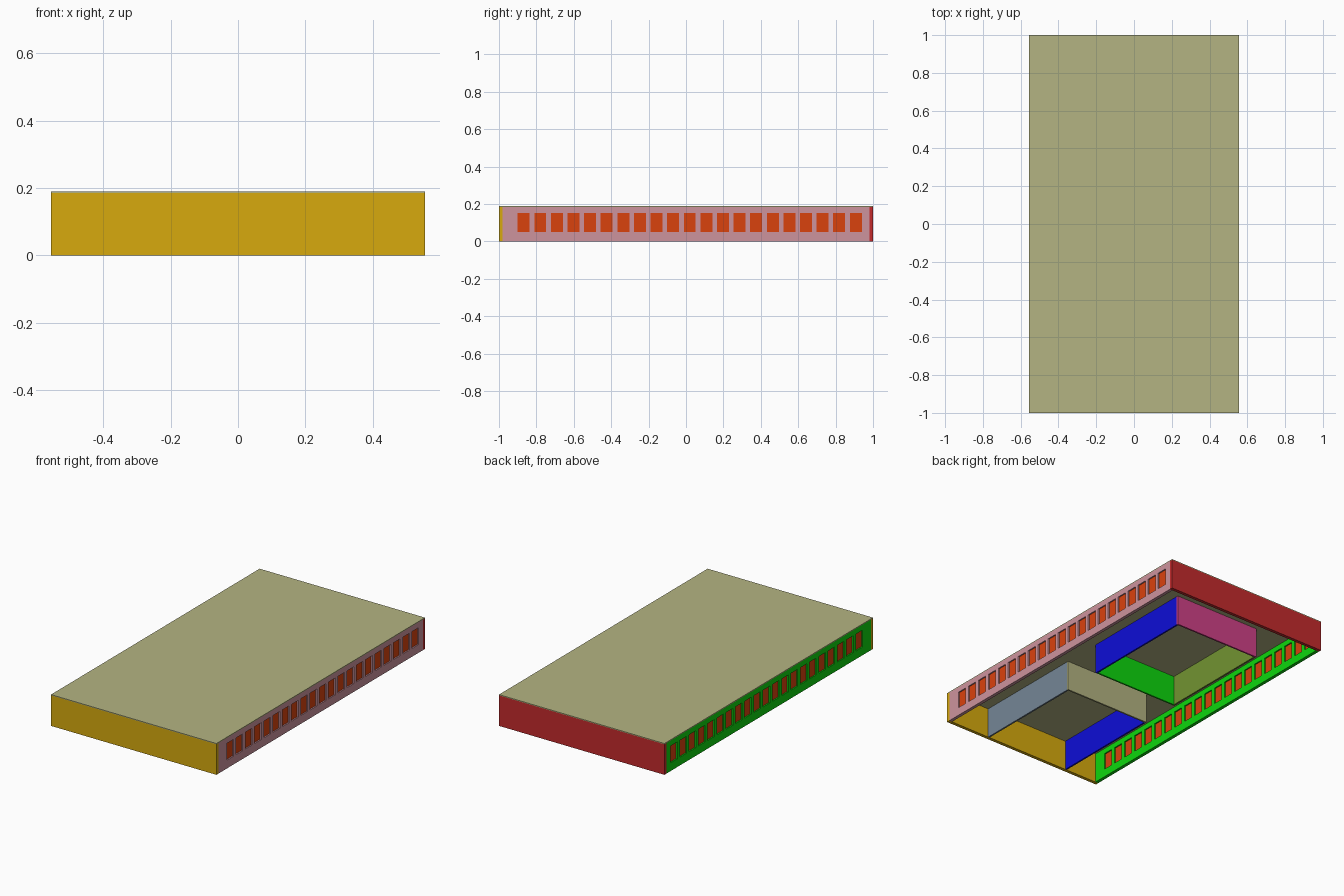
import bpy
import bmesh
from mathutils import Matrix, Vector

cube = bpy.data.objects.get("Cube")
if cube:
    bpy.data.objects.remove(cube, do_unlink=True)

HALF_X, HALF_Y, HEIGHT, ROOF = 0.555, 1.0, 0.19, 0.005
TOP = HEIGHT - ROOF
OUTER, INNER = 0.02, 0.01
COUNT, PITCH, WIDTH, FIRST = 21, 0.0888, 0.064, -0.9
SILL, HEAD = 0.05, 0.152


def material(name, *rgb):
    linear = [((c / 255 + 0.055) / 1.055) ** 2.4 if c > 10 else c / 3295 for c in rgb]
    mat = bpy.data.materials.new(name)
    mat.use_nodes = True
    mat.diffuse_color = (*linear, 1)
    mat.node_tree.nodes["Principled BSDF"].inputs["Base Color"].default_value = (*linear, 1)
    return mat


khaki = material("khaki", 180, 180, 130)
gold = material("gold", 215, 170, 13)
pink = material("pink", 206, 148, 158)
orange = material("orange", 218, 66, 13)
red = material("red", 195, 42, 44)
green = material("green", 13, 215, 13)
blue = material("blue", 13, 13, 215)
magenta = material("magenta", 208, 64, 136)
olive = material("olive green", 114, 148, 50)
slate = material("slate grey", 117, 134, 150)


def finish(name, bm, mat):
    bmesh.ops.recalc_face_normals(bm, faces=bm.faces)
    mesh = bpy.data.meshes.new(name)
    bm.to_mesh(mesh)
    bm.free()
    mesh.materials.append(mat)
    obj = bpy.data.objects.new(name, mesh)
    bpy.context.collection.objects.link(obj)
    return obj


def add_box(bm, low, high):
    low, high = Vector(low), Vector(high)
    place = Matrix.Translation((low + high) / 2) @ Matrix.Diagonal((*(high - low), 1))
    bmesh.ops.create_cube(bm, size=1, matrix=place)


def box(name, mat, low, high):
    bm = bmesh.new()
    add_box(bm, low, high)
    return finish(name, bm, mat)


def window_wall(name, mat, x):
    # Sheet with a rectangular opening per window, thickened afterwards
    ys = [-HALF_Y + OUTER]
    for i in range(COUNT):
        start = FIRST + i * PITCH
        ys += [start, start + WIDTH]
    ys.append(HALF_Y - OUTER)
    zs = [0, SILL, HEAD, TOP]
    bm = bmesh.new()
    grid = [[bm.verts.new((x, y, z)) for z in zs] for y in ys]
    for i in range(len(ys) - 1):
        for j in range(len(zs) - 1):
            if not (i % 2 == 1 and j == 1):
                bm.faces.new((grid[i][j], grid[i + 1][j], grid[i + 1][j + 1], grid[i][j + 1]))
    wall = finish(name, bm, mat)
    solid = wall.modifiers.new("thickness", "SOLIDIFY")
    solid.thickness = OUTER
    solid.offset = 0


def panes(name, x):
    bm = bmesh.new()
    for i in range(COUNT):
        y = FIRST + i * PITCH
        add_box(bm, (x - 0.002, y, SILL), (x + 0.002, y + WIDTH, HEAD))
    finish(name, bm, orange)


# Roof and end walls
box("roof", khaki, (-HALF_X, -HALF_Y, TOP), (HALF_X, HALF_Y, HEIGHT))
box("front_wall", gold, (-HALF_X, -HALF_Y, 0), (HALF_X, -HALF_Y + OUTER, TOP))
box("back_wall", red, (-HALF_X, HALF_Y - OUTER, 0), (HALF_X, HALF_Y, TOP))

# Long side walls with window rows
for side, sign, mat in (("left", 1, pink), ("right", -1, green)):
    x = sign * (HALF_X - OUTER / 2)
    window_wall(side + "_wall", mat, x)
    panes(side + "_windows", x)


def room(name, x0, x1, y0, y1, left, right, back, front=None):
    # Partition walls hanging below the roof
    box(name + "_left_wall", left, (x1 - INNER, y0, 0), (x1, y1 - INNER, TOP))
    box(name + "_right_wall", right, (x0, y0, 0), (x0 + INNER, y1 - INNER, TOP))
    box(name + "_back_wall", back, (x0, y1 - INNER, 0), (x1, y1, TOP))
    if front:
        box(name + "_front_wall", front, (x0 + INNER, y0, 0), (x1 - INNER, y0 + INNER, TOP))


room("rear_room", -0.32, 0.265, -0.025, 0.705, blue, olive, magenta, green)
room("front_room", -0.32, 0.265, -HALF_Y + OUTER, -0.27, slate, blue, khaki)
